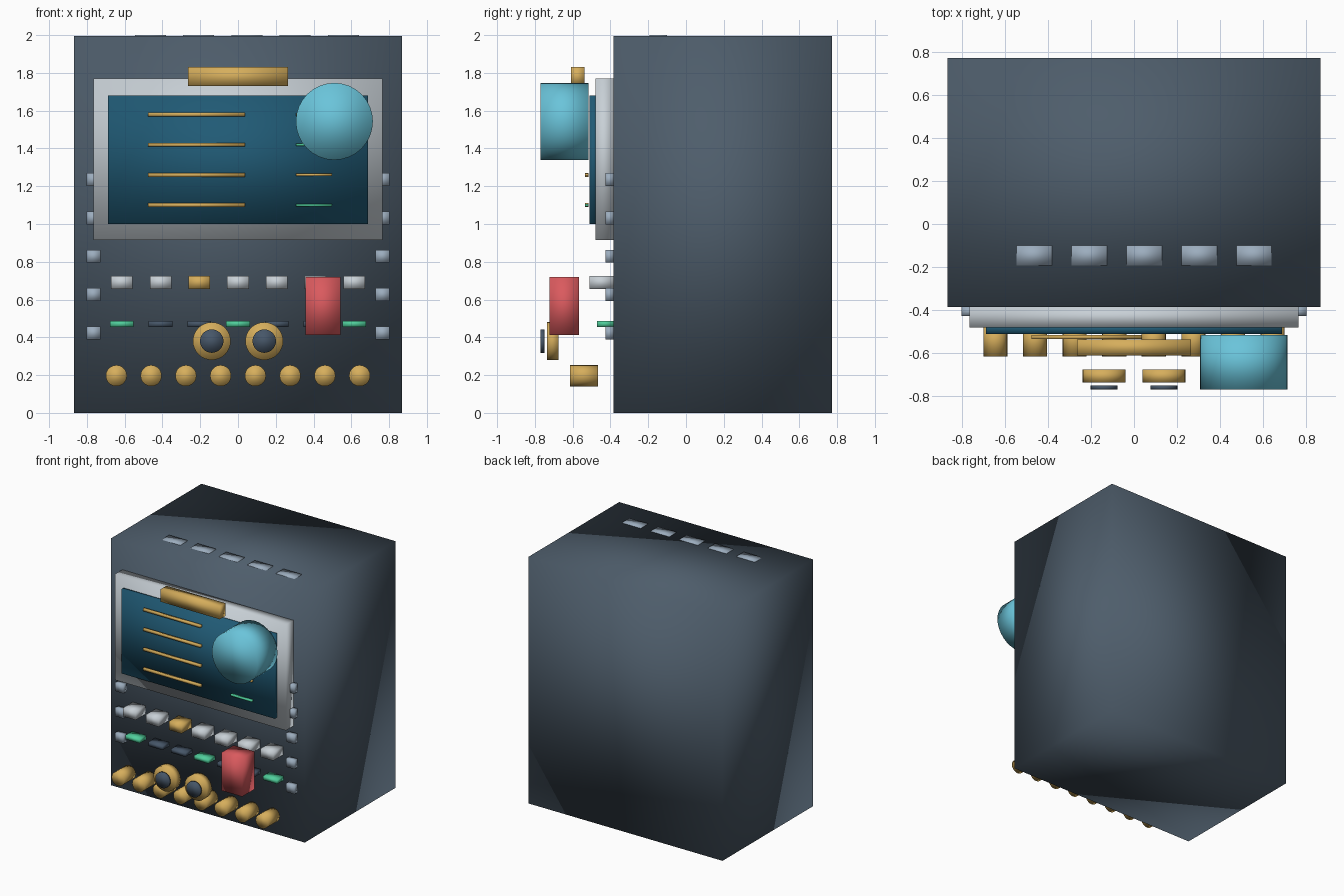
import bpy
from math import pi

cube = bpy.data.objects.get("Cube")
if cube:
    bpy.data.objects.remove(cube, do_unlink=True)


def material(name, hex_code):
    """Flat material from an sRGB hex string, stored as linear values."""
    srgb = [int(hex_code[i:i + 2], 16) / 255 for i in (0, 2, 4)]
    rgba = [((c + 0.055) / 1.055) ** 2.4 for c in srgb] + [1]
    mat = bpy.data.materials.new(name)
    mat.use_nodes = True
    mat.diffuse_color = rgba
    mat.node_tree.nodes["Principled BSDF"].inputs["Base Color"].default_value = rgba
    return mat


slate = material("slate", "4E5D6B")
silver = material("silver", "C8D0D6")
screen_blue = material("screen blue", "205A75")
gold = material("gold", "D6AE5C")
cyan = material("cyan", "6AC4DA")
red = material("red", "DA5A5E")
green = material("green", "50CF9C")
steel = material("steel", "9CADBE")
dark = material("dark slate", "465668")


def finish(name, mat):
    obj = bpy.context.object
    obj.name = name
    obj.data.materials.append(mat)
    bpy.ops.object.transform_apply(location=False, rotation=True, scale=True)
    bpy.ops.object.shade_smooth()
    return obj


def box(name, mat, x, y, z):
    """Soft-shaded box from (min, max) ranges."""
    spans = (x, y, z)
    bpy.ops.mesh.primitive_cube_add(size=1, location=[(a + b) / 2 for a, b in spans])
    bpy.context.object.scale = [b - a for a, b in spans]
    return finish(name, mat)


def disc(name, mat, x, z, radius, y, sides=32):
    """Soft-shaded cylinder whose axis points at the front."""
    bpy.ops.mesh.primitive_cylinder_add(
        vertices=sides, radius=radius, depth=y[1] - y[0],
        location=(x, (y[0] + y[1]) / 2, z), rotation=(pi / 2, 0, 0))
    return finish(name, mat)


def around(centre, half):
    return (centre - half, centre + half)


# Cabinet and top vents
FRONT = -0.385
box("cabinet", slate, (-0.867, 0.867), (FRONT, 0.772), (0, 1.995))
for i in range(5):
    box(f"top_vent_{i + 1}", steel, around(0.047 + (i - 2) * 0.2555, 0.082),
        (-0.192, -0.1), (1.985, 2))

# Display
box("bezel", silver, (-0.765, 0.765), (-0.48, FRONT), (0.915, 1.77))
box("screen", screen_blue, (-0.687, 0.687), (-0.51, -0.47), (1.0, 1.68))
for i in range(4):
    z = 1.1 + i * 0.16
    box(f"long_trace_{i + 1}", gold, (-0.476, 0.037), (-0.535, -0.515), around(z, 0.01))
    box(f"short_trace_{i + 1}", gold if i % 2 else green, (0.307, 0.497),
        (-0.535, -0.515), around(z, 0.007))
box("header_bar", gold, (-0.264, 0.264), (-0.61, -0.537), (1.73, 1.832))
disc("round_dial", cyan, 0.51, 1.543, 0.204, (-0.77, -0.515))

# Key row and indicator row
for i in range(7):
    x = (i - 3) * 0.205
    box(f"key_{i + 1}", gold if i == 2 else silver, around(x, 0.057),
        (-0.51, FRONT), (0.657, 0.725))
    box(f"indicator_{i + 1}", dark if i % 3 else green, around(x, 0.063),
        (-0.47, FRONT), (0.455, 0.487))

# Side studs, mirrored left and right
for side, sign in (("left", 1), ("right", -1)):
    for i in range(5):
        box(f"{side}_stud_{i + 1}", steel, around(sign * 0.765, 0.037),
            (-0.427, FRONT), around(0.423 + i * 0.203, 0.034))

# Red lever, twin knobs and lower button row
box("red_lever", red, (0.357, 0.543), (-0.722, -0.567), (0.413, 0.72))
for side, x in (("left", 0.139), ("right", -0.139)):
    disc(f"{side}_knob", gold, x, 0.38, 0.1, (-0.737, -0.675))
    disc(f"{side}_knob_cap", dark, x, 0.38, 0.062, (-0.77, -0.75))
for i in range(8):
    disc(f"lower_button_{i + 1}", gold, (i - 3.5) * 0.184, 0.197, 0.056,
         (-0.615, -0.465), sides=20)
